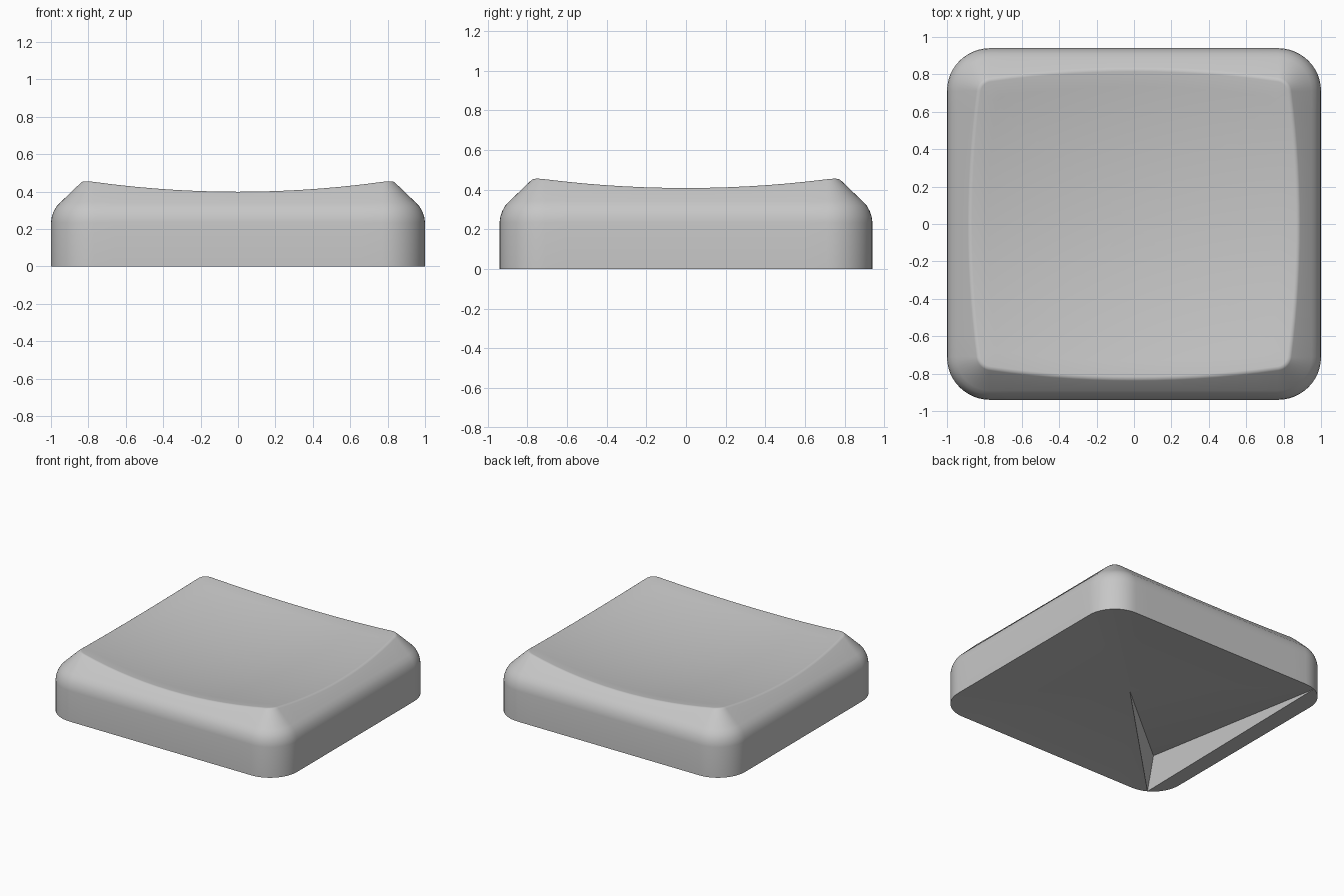
import bpy, bmesh, math
from mathutils import Vector

cube = bpy.data.objects.get("Cube")
if cube:
    bpy.data.objects.remove(cube)

HALF_X, HALF_Y, RADIUS = 1.0, 0.94, 0.23
ARC, SIDE = 12, 14


def dish(x, y):
    """Height of the shallow concave top."""
    return 0.33 + 0.104 * (x * x + y * y)


def slope(d):
    """Height of the sloping shoulder at inset d."""
    return 0.342 + 0.96 * (d - 0.05)


def outline():
    """Arc centres and normals around a rounded rectangle, corner by corner."""
    cx, cy = HALF_X - RADIUS, HALF_Y - RADIUS
    corners = [Vector((cx, cy)), Vector((-cx, cy)), Vector((-cx, -cy)), Vector((cx, -cy))]
    points = []
    for q, centre in enumerate(corners):
        for i in range(ARC + 1):
            a = math.pi / 2 * (q + i / ARC)
            points.append((centre, Vector((math.cos(a), math.sin(a)))))
        normal = points[-1][1]
        for i in range(1, SIDE):
            points.append((centre.lerp(corners[(q + 1) % 4], i / SIDE), normal))
    return points


def inset(point, d):
    return point[0] + point[1] * (RADIUS - d)


def rim(point):
    """Inset at which the shoulder meets the dish."""
    d = 0.15
    for _ in range(30):
        d += (dish(*inset(point, d)) - slope(d)) / 0.96
    return d


bm = bmesh.new()
points = outline()
count = len(points)
rims = [rim(p) for p in points]
rings = []

# Wall and rounded shoulder
for d, z in [(0, 0), (0, 0.235), (0.004, 0.264), (0.014, 0.293), (0.029, 0.32), (0.05, 0.342)]:
    rings.append([bm.verts.new((*inset(p, d), z)) for p in points])

# Softened rim between shoulder and dish
for step, drop in [(-0.01, 0), (0.0, 0.002), (0.013, 0)]:
    ring = []
    for p, r in zip(points, rims):
        xy = inset(p, r + step)
        z = slope(r + step) if step < 0 else dish(*xy) - drop
        ring.append(bm.verts.new((*xy, z)))
    rings.append(ring)

# Dished top
edge = [v.co.copy() for v in rings[-1]]
for k in range(9, 0, -1):
    f = k / 10
    rings.append([bm.verts.new((c.x * f, c.y * f, dish(c.x * f, c.y * f))) for c in edge])
for lower, upper in zip(rings, rings[1:]):
    for i in range(count):
        j = (i + 1) % count
        bm.faces.new((lower[i], lower[j], upper[j], upper[i]))
middle = bm.verts.new((0, 0, dish(0, 0)))
for i in range(count):
    bm.faces.new((rings[-1][i], rings[-1][(i + 1) % count], middle))

# Shallow hollow underside, fanned from a hub, with a flat strip on one side
base = rings[0]
quarter = ARC + SIDE
r, k = quarter + 3, 2 * quarter + 8
hub = bm.verts.new((0.03, -0.01, 0.07))
bm.faces.new(base[r:k + 1][::-1])
fan = base[k:] + base[:r + 1]
for p, q in zip(fan, fan[1:]):
    bm.faces.new((q, p, hub))

# Deep pocket reaching into one corner
apex = bm.verts.new((-0.9, -0.862, 0.27))
for p, q in ((hub, base[r]), (base[r], base[k]), (base[k], hub)):
    bm.faces.new((q, p, apex))

mesh = bpy.data.meshes.new("cap")
bm.to_mesh(mesh)
bm.free()
cap = bpy.data.objects.new("cap", mesh)
bpy.context.collection.objects.link(cap)

# Plain grey finish
grey = bpy.data.materials.new("plain grey")
grey.use_nodes = True
colour = (0.57, 0.57, 0.57, 1)
grey.diffuse_color = colour
grey.node_tree.nodes["Principled BSDF"].inputs["Base Color"].default_value = colour
mesh.materials.append(grey)

bpy.ops.object.select_all(action="DESELECT")
cap.select_set(True)
bpy.context.view_layer.objects.active = cap
bpy.ops.object.shade_smooth_by_angle(angle=math.radians(45))
